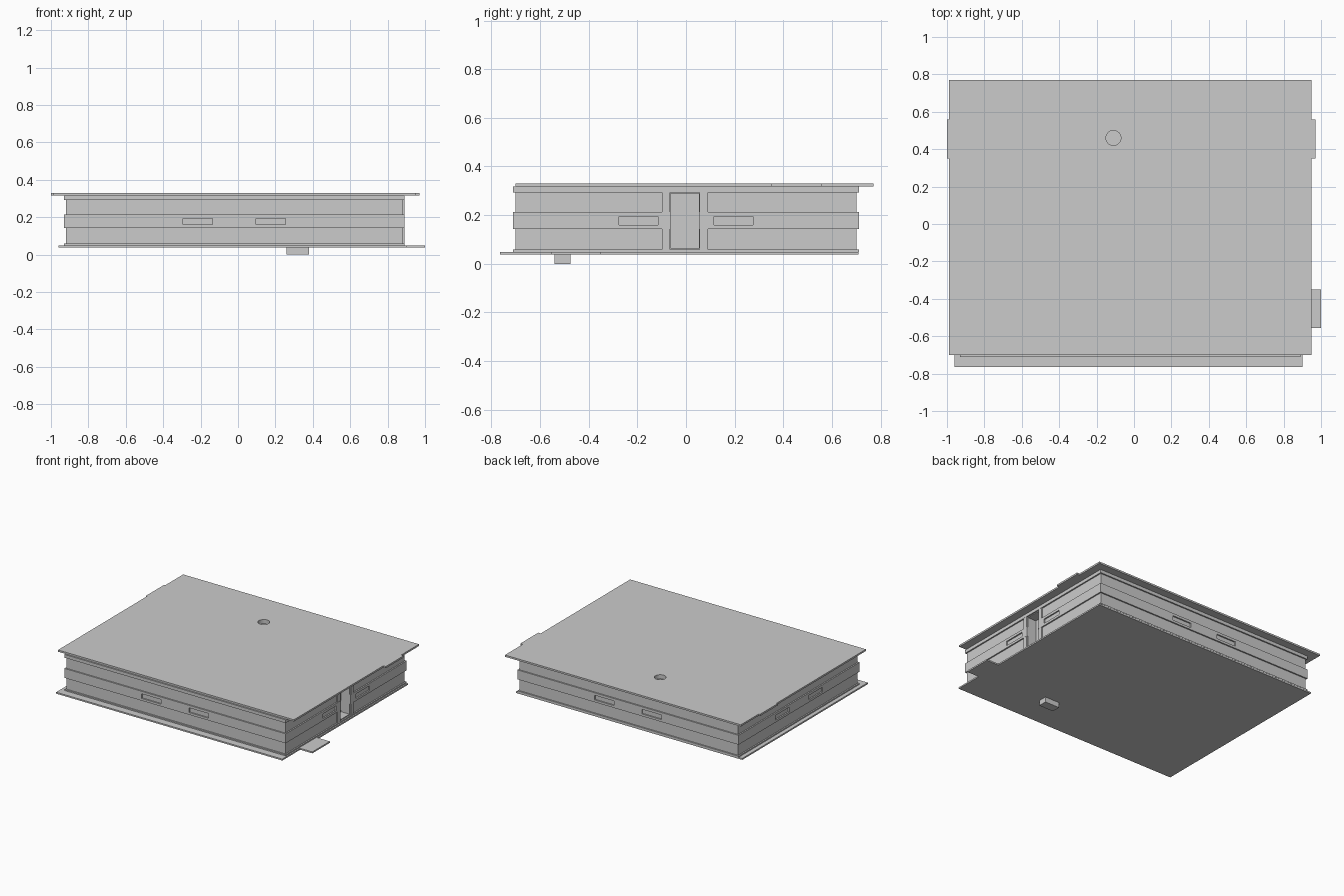
import bpy, bmesh

if "Cube" in bpy.data.objects:
    bpy.data.objects.remove(bpy.data.objects["Cube"])

CX, HX, HY = -0.02, 0.91, 0.711   # body centre and half sizes
RECESS = 0.01


def finish(name, bm):
    bmesh.ops.recalc_face_normals(bm, faces=bm.faces)
    mesh = bpy.data.meshes.new(name)
    bm.to_mesh(mesh)
    bm.free()
    ob = bpy.data.objects.new(name, mesh)
    bpy.context.collection.objects.link(ob)
    return ob


def box(name, x, y, z):
    bm = bmesh.new()
    bmesh.ops.create_cube(bm, size=1)
    for v in bm.verts:
        v.co = [lo + (c + 0.5) * (hi - lo) for c, (lo, hi) in zip(v.co, (x, y, z))]
    return finish(name, bm)


def plate(name, outline, z0, z1):
    bm = bmesh.new()
    face = bm.faces.new([bm.verts.new((x, y, z0)) for x, y in outline])
    top = bmesh.ops.extrude_face_region(bm, geom=[face])["geom"]
    bmesh.ops.translate(bm, vec=(0, 0, z1 - z0),
                        verts=[g for g in top if isinstance(g, bmesh.types.BMVert)])
    return finish(name, bm)


def cut(target, cutter):
    mod = target.modifiers.new("cut", "BOOLEAN")
    mod.operation, mod.solver, mod.object = "DIFFERENCE", "EXACT", cutter
    cutter.hide_render = True
    cutter.hide_set(True)


# body: rectangle swept up a stepped profile of (inset, z)
profile = [(0, 0.048), (0, 0.058), (RECESS, 0.058), (RECESS, 0.143), (0, 0.143),
           (0, 0.213), (RECESS, 0.213), (RECESS, 0.293), (0, 0.293), (0, 0.317)]
bm = bmesh.new()
rings = []
for inset, z in profile:
    hx, hy = HX - inset, HY - inset
    rings.append([bm.verts.new((CX + sx * hx, sy * hy, z))
                  for sx, sy in ((-1, -1), (1, -1), (1, 1), (-1, 1))])
for a, b in zip(rings, rings[1:]):
    for i in range(4):
        j = (i + 1) % 4
        bm.faces.new((a[i], a[j], b[j], b[i]))
bm.faces.new(rings[0])
bm.faces.new(rings[-1])
body = finish("body", bm)

# shallow handle slots in the middle band, two per side
D = 0.01
for side in (-1, 1):
    for s in (-1, 1):
        cx = CX + s * 0.195
        y = side * HY
        cut(body, box("slot_cutter", (cx - 0.08, cx + 0.08), (y - D, y + D), (0.16, 0.194)))
        cy = s * 0.195
        x = CX + side * HX
        cut(body, box("slot_cutter", (x - D, x + D), (cy - 0.08, cy + 0.08), (0.16, 0.194)))

# upright channel on the right side and its flush posts
XR = CX + HX
cut(body, box("channel_cutter", (XR - 0.08, XR + 0.05), (-0.063, 0.053), (0.065, 0.288)))
for y in ((-0.098, -0.066), (0.056, 0.09)):
    box("channel_post", (XR - 0.03, XR - 0.001), y, (0.055, 0.295))

# top plate with side tabs and a round hole
top = plate("top_plate", [(-0.99, -0.70), (0.95, -0.70), (0.95, 0.35), (0.97, 0.35),
                          (0.97, 0.56), (0.95, 0.56), (0.95, 0.77), (-0.99, 0.77),
                          (-0.99, 0.56), (-1.0, 0.56), (-1.0, 0.35), (-0.99, 0.35)],
            0.317, 0.33)
bm = bmesh.new()
bmesh.ops.create_cone(bm, cap_ends=True, segments=32, radius1=0.04, radius2=0.04, depth=0.06)
hole = finish("hole_cutter", bm)
hole.location = (-0.11, 0.46, 0.33)
cut(top, hole)
cut(body, hole)

# bottom plate with one long tab
plate("bottom_plate", [(-0.96, -0.765), (0.90, -0.765), (0.90, -0.555), (1.0, -0.555),
                       (1.0, -0.35), (0.90, -0.35), (0.90, 0.71), (-0.96, 0.71)],
      0.038, 0.049)

# small block under the bottom plate
box("foot_block", (0.26, 0.38), (-0.54, -0.475), (0, 0.039))
